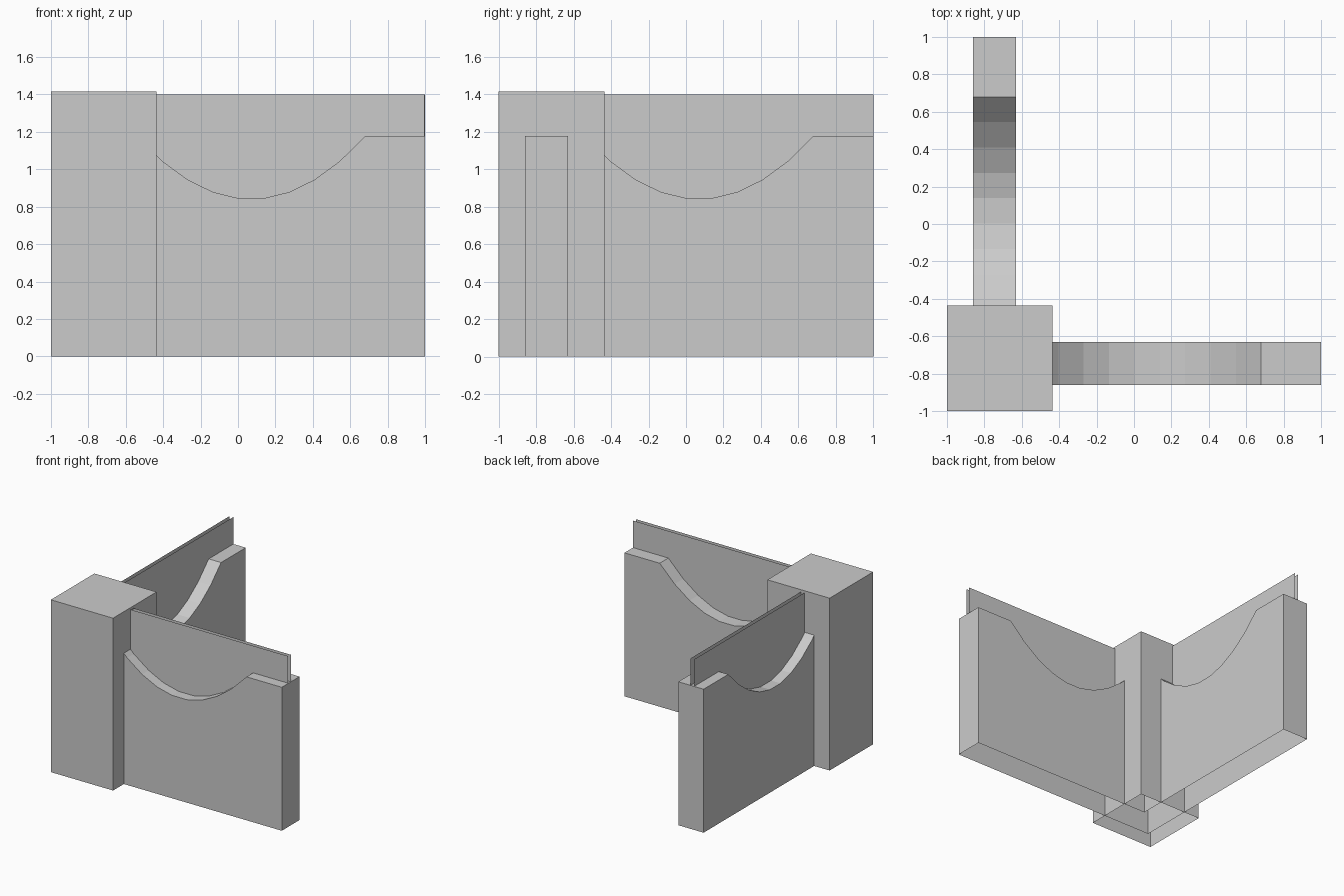
import bpy, bmesh

cube = bpy.data.objects.get("Cube")
if cube:
    bpy.data.objects.remove(cube, do_unlink=True)

stone = bpy.data.materials.new("light_grey")
stone.use_nodes = True
GREY = (0.6, 0.6, 0.6, 1)
stone.diffuse_color = GREY
stone.node_tree.nodes["Principled BSDF"].inputs["Base Color"].default_value = GREY

OUTER, INNER = -0.86, -0.63      # wall face offsets
WALL_TOP, POST_TOP, PANEL_TOP = 1.178, 1.415, 1.40
POST_EDGE = -0.435


def finish(name, bm):
    bmesh.ops.remove_doubles(bm, verts=bm.verts, dist=0.0005)
    mesh = bpy.data.meshes.new(name)
    bm.to_mesh(mesh)
    bm.free()
    mesh.materials.append(stone)
    obj = bpy.data.objects.new(name, mesh)
    bpy.context.collection.objects.link(obj)
    return obj


def place(along, across, z, swap):
    """Point on an arm; swap mirrors it across the diagonal."""
    return (across, along, z) if swap else (along, across, z)


def add_face(bm, points, swap):
    verts = [bm.verts.new(place(*p, swap)) for p in points]
    bm.faces.new(reversed(verts) if swap else verts)


# Corner post, open underneath
bm = bmesh.new()
bmesh.ops.create_cube(bm, size=1)
size = POST_EDGE + 1
for v in bm.verts:
    v.co = (-1 + (v.co.x + 0.5) * size, -1 + (v.co.y + 0.5) * size,
            (v.co.z + 0.5) * POST_TOP)
bm.normal_update()
bmesh.ops.delete(bm, geom=[f for f in bm.faces if f.normal.z < -0.5], context='FACES')
finish("corner_post", bm)

# Scalloped top line: a shallow parabola in nine straight steps
curve = []
for i in range(10):
    off = (i - 4.5) * 0.1355
    curve.append((0.07 + off, 0.841 + 0.9 * off * off))
curve[0] = (curve[0][0], WALL_TOP)
curve[-1] = (curve[-1][0], WALL_TOP)

# Two hollow wall arms, mitred at the corner, open underneath
bm = bmesh.new()
for swap in (False, True):
    sides = {}
    for across in (OUTER, INNER):
        sides[across] = [(across, WALL_TOP)] + curve + [(1, WALL_TOP)]
        outline = [(across, 0), (1, 0)] + sides[across][::-1]
        if across == INNER:
            outline.reverse()
        add_face(bm, [(s, across, z) for s, z in outline], swap)
    out, inn = sides[OUTER], sides[INNER]
    for i in range(len(out) - 1):
        (a, za), (b, zb) = out[i], out[i + 1]
        (c, zc), (d, zd) = inn[i], inn[i + 1]
        add_face(bm, [(a, OUTER, za), (b, OUTER, zb), (d, INNER, zd), (c, INNER, zc)], swap)
    add_face(bm, [(1, OUTER, 0), (1, INNER, 0), (1, INNER, WALL_TOP), (1, OUTER, WALL_TOP)], swap)
finish("scalloped_walls", bm)

# Paired thin panels standing in each wall
for swap, arm in ((False, "front"), (True, "side")):
    for name, across, end in (("inner", -0.742, 1.0), ("outer", -0.774, 0.998)):
        bm = bmesh.new()
        points = [(across, across, 0.81), (end, across, 0.81),
                  (end, across, PANEL_TOP), (across, across, PANEL_TOP)]
        if name == "inner":
            points.reverse()
        add_face(bm, points, swap)
        finish(f"{arm}_{name}_panel", bm)
